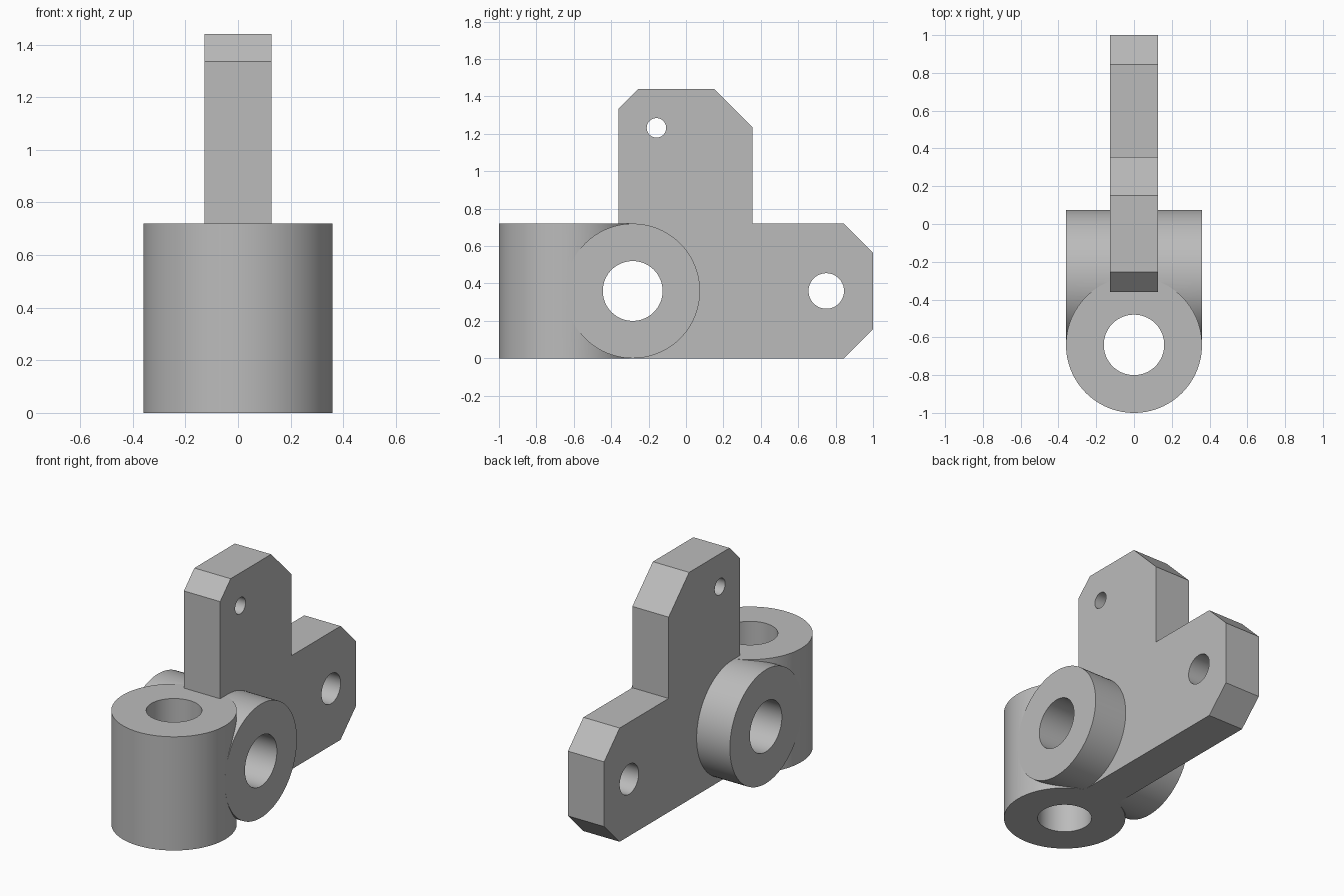
import bpy
import bmesh
from math import pi, radians

cube = bpy.data.objects.get("Cube")
if cube:
    bpy.data.objects.remove(cube)

grey = bpy.data.materials.new("plain grey")
grey.use_nodes = True
GREY = (0.5, 0.5, 0.5, 1)
grey.diffuse_color = GREY
grey.node_tree.nodes["Principled BSDF"].inputs["Base Color"].default_value = GREY

R, BORE, HEIGHT = 0.36, 0.16, 0.72
HALF_PLATE = 0.127


def cylinder(name, radius, length, location, along_x=False, segments=96):
    bpy.ops.mesh.primitive_cylinder_add(
        vertices=segments, radius=radius, depth=length, location=location,
        rotation=(0, pi / 2 if along_x else 0, 0))
    obj = bpy.context.object
    obj.name = name
    obj.data.materials.append(grey)
    return obj


def plate(name, profile, half_width):
    """Extrude a (y, z) outline across x."""
    bm = bmesh.new()
    face = bm.faces.new([bm.verts.new((-half_width, y, z)) for y, z in profile])
    grown = bmesh.ops.extrude_face_region(bm, geom=[face])["geom"]
    moved = [v for v in grown if isinstance(v, bmesh.types.BMVert)]
    bmesh.ops.translate(bm, vec=(2 * half_width, 0, 0), verts=moved)
    bmesh.ops.recalc_face_normals(bm, faces=bm.faces)
    mesh = bpy.data.meshes.new(name)
    bm.to_mesh(mesh)
    bm.free()
    mesh.materials.append(grey)
    obj = bpy.data.objects.new(name, mesh)
    bpy.context.collection.objects.link(obj)
    return obj


def combine(target, tool, operation):
    """Apply a boolean, then remove the used-up tool."""
    mod = target.modifiers.new(operation.lower(), "BOOLEAN")
    mod.operation, mod.solver, mod.object = operation, "EXACT", tool
    bpy.context.view_layer.objects.active = target
    bpy.ops.object.modifier_apply(modifier=mod.name)
    bpy.data.objects.remove(tool)


# L-shaped plate with chamfered corners
bracket = plate("hinge_bracket", [
    (-0.36, 0), (0.845, 0), (1, 0.155), (1, 0.565), (0.845, HEIGHT),
    (0.355, HEIGHT), (0.355, 1.235), (0.15, 1.44), (-0.255, 1.44),
    (-0.36, 1.335)], HALF_PLATE)

# Upright and crosswise barrels
upright_at = (0, -0.64, HEIGHT / 2)
cross_at = (0, -0.285, HEIGHT / 2)
combine(bracket, cylinder("cross_barrel", R, 2 * R, cross_at, True), "UNION")
combine(bracket, cylinder("upright_barrel", R, HEIGHT, upright_at), "UNION")

# Barrel bores and the two plate holes
combine(bracket, cylinder("upright_bore", BORE, 2, upright_at), "DIFFERENCE")
for name, radius, y, z in [("cross_bore", BORE, cross_at[1], cross_at[2]),
                           ("tail_hole", 0.095, 0.75, 0.36),
                           ("top_hole", 0.052, -0.158, 1.232)]:
    combine(bracket, cylinder(name, radius, 2, (0, y, z), True, 64), "DIFFERENCE")

# Smooth barrels, sharp plate edges
bpy.ops.object.select_all(action="DESELECT")
bracket.select_set(True)
bpy.context.view_layer.objects.active = bracket
bpy.ops.object.shade_smooth_by_angle(angle=radians(25))
